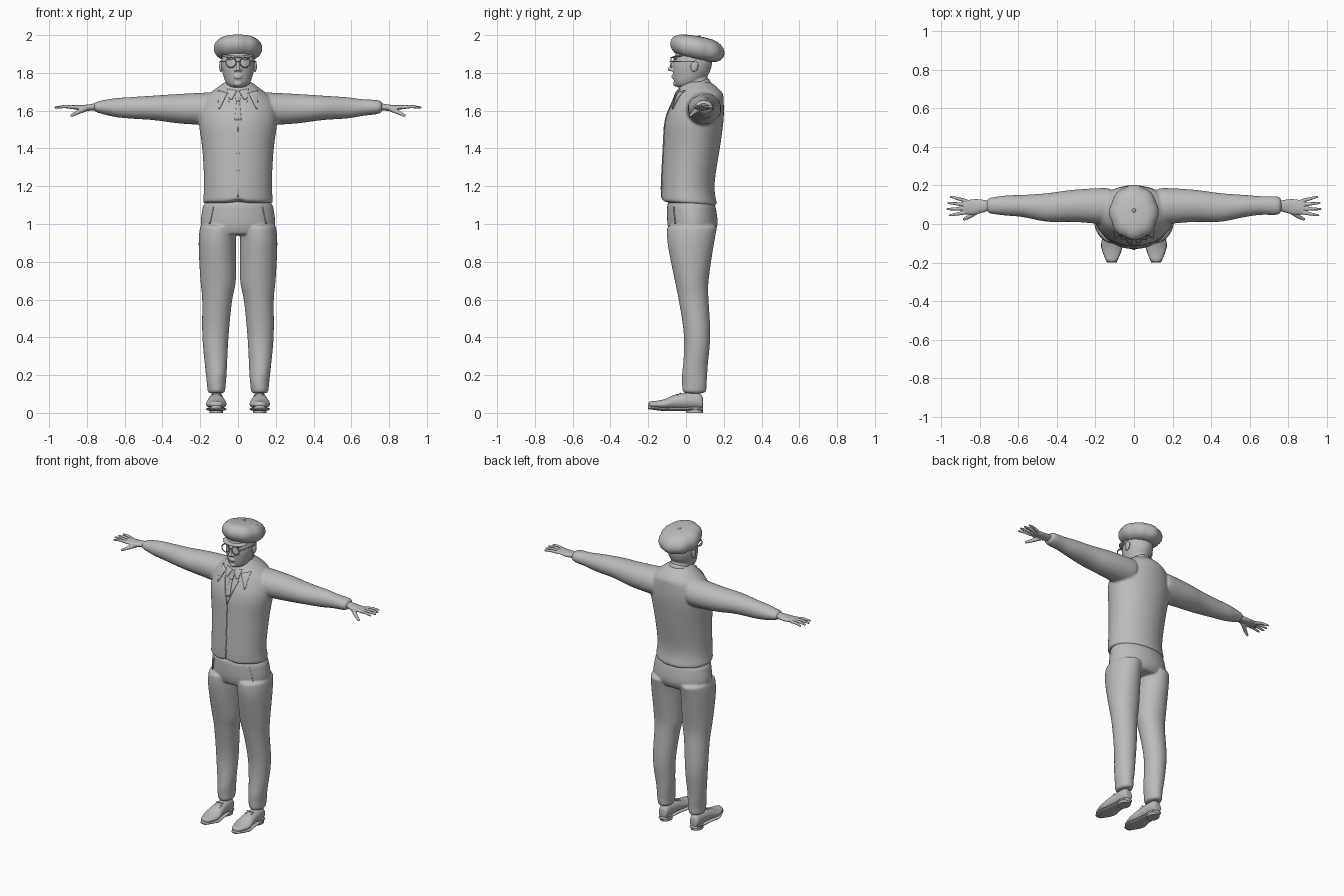
import bpy, bmesh
from math import sin, cos, pi, radians
from mathutils import Vector, Matrix

if "Cube" in bpy.data.objects:
    bpy.data.objects.remove(bpy.data.objects["Cube"])

grey = bpy.data.materials.new("plain_grey")
grey.use_nodes = True
grey.diffuse_color = (0.5, 0.5, 0.5, 1)
grey.node_tree.nodes["Principled BSDF"].inputs["Base Color"].default_value = grey.diffuse_color

SIDES = (("left", 1), ("right", -1))


def spline(sections, steps=3):
    """Add smooth in-between sections to a short list of key sections."""
    keys = [Vector(section) for section in sections]
    keys = [keys[0], *keys, keys[-1]]
    result = []
    for before, start, end, after in zip(keys, keys[1:], keys[2:], keys[3:]):
        for step in range(steps):
            t = step / steps
            leave, arrive = (end - before) / 2, (after - start) / 2
            bend = 3 * (end - start) - 2 * leave - arrive
            twist = 2 * (start - end) + leave + arrive
            result.append(start + t * (leave + t * (bend + t * twist)))
    return result + [keys[-1]]


def loft(bm, axis, sections, sides=24, shape=None):
    """Closed tube along an axis; each section is (position, u low, u high, v low, v high)."""
    rings = []
    for place, u_low, u_high, v_low, v_high in spline(sections):
        ring = []
        for i in range(sides):
            angle = 2 * pi * i / sides
            u = (u_low + u_high) / 2 + (u_high - u_low) / 2 * cos(angle)
            v = (v_low + v_high) / 2 + (v_high - v_low) / 2 * sin(angle)
            co = Vector({"x": (place, u, v), "y": (u, place, v), "z": (u, v, place)}[axis])
            ring.append(bm.verts.new(shape(co, angle) if shape else co))
        rings.append(ring)
    for lower, upper in zip(rings, rings[1:]):
        for i in range(sides):
            bm.faces.new((lower[i - 1], lower[i], upper[i], upper[i - 1]))
    bm.faces.new(rings[0])
    bm.faces.new(rings[-1])


def centred(rows):
    """Sections symmetric about the middle from (position, half width, front, back)."""
    return [(place, -half, half, front, back) for place, half, front, back in rows]


def flip(rows, side):
    return [(place, *sorted((low * side, high * side)), *rest) for place, low, high, *rest in rows]


def ball(bm, centre, size, tilt=0):
    matrix = Matrix.Translation(centre) @ Matrix.Rotation(tilt, 4, "X") @ Matrix.Diagonal((*size, 1))
    bmesh.ops.create_uvsphere(bm, u_segments=20, v_segments=12, radius=1, matrix=matrix)


def rod(bm, start, end, start_radius, end_radius):
    """Tapered limb with rounded ends."""
    start, end = Vector(start), Vector(end)
    along = end - start
    turn = along.to_track_quat("Z", "Y").to_matrix().to_4x4()
    bmesh.ops.create_cone(bm, cap_ends=True, segments=10, radius1=start_radius, radius2=end_radius,
                          depth=along.length, matrix=Matrix.Translation((start + end) / 2) @ turn)
    ball(bm, start, [start_radius] * 3)
    ball(bm, end, [end_radius] * 3)


def finish(name, bm, subdivide=False, voxel=0):
    """Turn the bmesh into an object, optionally fusing its shells into one skin."""
    bmesh.ops.recalc_face_normals(bm, faces=bm.faces)
    mesh = bpy.data.meshes.new(name)
    bm.to_mesh(mesh)
    bm.free()
    mesh.materials.append(grey)
    mesh.shade_smooth()
    part = bpy.data.objects.new(name, mesh)
    bpy.context.collection.objects.link(part)
    if subdivide:
        part.modifiers.new("subdivide", "SUBSURF").levels = 1
    if voxel:
        fuse = part.modifiers.new("fuse", "REMESH")
        fuse.mode, fuse.voxel_size, fuse.use_smooth_shade = "VOXEL", voxel, True
        part.modifiers.new("relax", "SMOOTH").iterations = 5
    return part


def patch(name, target, outline):
    """Thin cloth piece pressed on to the front of a target; outline is (x, z)."""
    bm = bmesh.new()
    bm.faces.new([bm.verts.new((x, -0.4, z)) for x, z in outline])
    bmesh.ops.triangulate(bm, faces=bm.faces)
    bmesh.ops.subdivide_edges(bm, edges=bm.edges, cuts=5, use_grid_fill=True)
    part = finish(name, bm)
    press = part.modifiers.new("press", "SHRINKWRAP")
    press.target, press.wrap_method, press.offset = target, "PROJECT", 0.002
    press.use_project_y, press.use_positive_direction = True, True
    shell = part.modifiers.new("thickness", "SOLIDIFY")
    shell.thickness, shell.offset = 0.006, 0


def strip(name, target, start, end, start_half=0.002, end_half=0.002):
    """Straight patch between two points, with a half width at each end."""
    start, end = Vector(start), Vector(end)
    across = (end - start).orthogonal().normalized()
    patch(name, target, [start - across * start_half, start + across * start_half,
                         end + across * end_half, end - across * end_half])


# Knitted top: torso and sleeves fused, hem dipping at the back and notched in front
def hem(co, angle):
    near_hem = max(0, min(1, (1.14 - co.z) / 0.04))
    notch = 0.025 if co.y < 0 and abs(co.x) < 0.02 else 0
    co.z += near_hem * (notch - co.y / 10)
    return co


def cuff_folds(co, angle):
    fold = 0.004 * sin(co.x * 140) if abs(co.x) > 0.65 else 0
    co.z += fold * sin(angle)
    co.y += fold * cos(angle)
    return co


bm = bmesh.new()
loft(bm, "z", centred([(1.1, .19, -.13, .17), (1.2, .18, -.13, .15), (1.4, .19, -.12, .18),
                       (1.55, .21, -.11, .2), (1.65, .19, -.07, .2), (1.7, .14, -.05, .19),
                       (1.76, .06, -.01, .12)]), 32, hem)
sleeve = [(.1, -.01, .19, 1.52, 1.7), (.3, .01, .18, 1.53, 1.69), (.45, .01, .16, 1.55, 1.68),
          (.6, .04, .15, 1.56, 1.67), (.77, .05, .14, 1.59, 1.65)]
for name, side in SIDES:
    loft(bm, "x", [(place * side, *rest) for place, *rest in sleeve], shape=cuff_folds)
top = finish("knitted_top", bm, True, 0.007)


# Trousers: hips and legs fused, rumpled above the shoes
def ankle_folds(co, angle):
    if co.z < 0.3:
        co.y += 0.005 * sin(co.z * 90 + angle)
    return co


bm = bmesh.new()
loft(bm, "z", centred([(.94, .17, -.08, .14), (1, .2, -.1, .17), (1.13, .18, -.1, .15)]), 32)
leg = [(1, .01, .2, -.1, .17), (.9, .01, .21, -.1, .15), (.7, .01, .2, -.06, .12),
       (.6, .03, .19, -.04, .12), (.4, .05, .19, -.01, .13), (.2, .06, .17, -.02, .11),
       (.1, .07, .16, -.02, .11)]
for name, side in SIDES:
    loft(bm, "z", flip(leg, side), shape=ankle_folds)
trousers = finish("trousers", bm, True, 0.006)

shoe = [(.09, .09, .14, .02, .08), (.06, .08, .15, .02, .11), (-.05, .07, .16, .02, .1),
        (-.12, .06, .17, .02, .07), (-.2, .09, .14, .03, .06)]
palm = [(.75, .07, .12, 1.6, 1.64), (.82, .05, .13, 1.6, 1.63), (.88, .05, .12, 1.61, 1.63)]

for name, side in SIDES:
    # Shoe upper, sole, heel and laces
    bm = bmesh.new()
    loft(bm, "y", flip(shoe, side), shape=None)
    finish(name + "_shoe", bm, True)
    bm = bmesh.new()
    sole = [(y, inner, outer, base - 0.01, base + 0.01) for y, inner, outer, base, roof in shoe]
    loft(bm, "y", flip(sole, side))
    finish(name + "_sole", bm)
    bm = bmesh.new()
    loft(bm, "z", flip([(z, .08, .15, 0, .09) for z in (0, .03)], side))
    heel = finish(name + "_heel", bm)
    heel.data.shade_flat()
    bm = bmesh.new()
    for i in range(4):
        y, z = -0.03 - 0.016 * i, 0.103 - 0.008 * i
        rod(bm, (side * 0.09, y, z), (side * 0.135, y, z), 0.004, 0.004)
    finish(name + "_laces", bm)

    # Hand: palm, four fingers fanning out, and thumb
    bm = bmesh.new()
    loft(bm, "x", [(place * side, *rest) for place, *rest in palm])
    for i in range(4):
        base, tip = 0.06 + 0.02 * i, 0.045 + 0.032 * i
        reach = 0.97 - 0.012 * abs(i - 1.3)
        knuckle = (side * (reach + 0.87) / 2, (base + tip) / 2, 1.622)
        rod(bm, (side * 0.87, base, 1.617), knuckle, 0.01, 0.009)
        rod(bm, knuckle, (side * reach, tip, 1.617), 0.009, 0.006)
    thumb_joint = (side * 0.85, 0.04, 1.59)
    rod(bm, (side * 0.81, 0.07, 1.61), thumb_joint, 0.016, 0.011)
    rod(bm, thumb_joint, (side * 0.88, 0.025, 1.575), 0.011, 0.008)
    finish(name + "_hand", bm, voxel=0.003)

    # Ear, collar points, neckline edge and pocket seam
    bm = bmesh.new()
    ball(bm, (side * 0.09, 0.045, 1.835), (0.01, 0.02, 0.03), radians(-10))
    finish(name + "_ear", bm)
    strip(name + "_shirt_collar", top, (side * .03, 1.71), (side * .04, 1.66), .025, .008)
    strip(name + "_outer_collar", top, (side * .08, 1.7), (side * .1, 1.61), .025, .003)
    strip(name + "_neckline_edge", top, (0, 1.5), (side * .05, 1.65))
    strip(name + "_pocket_seam", trousers, (side * .13, 1.09), (side * .15, 1))

# Tie, front opening and buttons
strip("tie_knot", top, (0, 1.69), (0, 1.65), 0.016, 0.01)
strip("tie", top, (0, 1.65), (0, 1.55), 0.008, 0.018)
strip("front_opening", top, (0, 1.5), (0, 1.14))
for z in (1.37, 1.28, 1.19):
    turns = [i * pi / 6 for i in range(12)]
    patch("button", top, [(0.008 * cos(turn), z + 0.008 * sin(turn)) for turn in turns])


# Collar band, lower at the throat
def throat(co, angle):
    co.z += 0.4 * (co.y - 0.05)
    return co


bm = bmesh.new()
loft(bm, "z", centred([(1.69, .09, -.04, .14), (1.75, .07, -.03, .12)]), shape=throat)
finish("collar_band", bm, True)

# Head and neck fused with nose, brows, lips and chin
bm = bmesh.new()
loft(bm, "z", centred([(1.72, .03, -.04, .03), (1.74, .06, -.06, .07), (1.79, .08, -.07, .12),
                       (1.86, .09, -.07, .14), (1.94, .07, -.04, .12)]))
loft(bm, "z", centred([(1.65, .07, 0, .14), (1.81, .06, -.02, .11)]))
rod(bm, (0, -.065, 1.86), (0, -.085, 1.82), 0.008, 0.012)
for name, side in SIDES:
    ball(bm, (side * 0.013, -.072, 1.815), (0.009, 0.012, 0.008))
    ball(bm, (side * 0.035, -.055, 1.877), (0.026, 0.014, 0.007))
for z in (1.775, 1.785):
    ball(bm, (0, -.067, z), (0.023, 0.01, 0.006))
ball(bm, (0, -.053, 1.742), (0.022, 0.016, 0.014))
finish("head", bm, True, 0.0035)

# Round spectacles
WIRE = 0.003
bm = bmesh.new()
for name, side in SIDES:
    hub = Vector((side * 0.037, -.08, 1.855))
    rim = [hub + Matrix.Rotation(i * pi / 12, 3, "Y") @ Vector((0.027, 0, 0)) for i in range(25)]
    for here, there in zip(rim, rim[1:]):
        rod(bm, here, there, WIRE, WIRE)
    rod(bm, (side * 0.064, -.08, 1.86), (side * 0.094, 0.045, 1.86), WIRE, WIRE)
rod(bm, (-.01, -.084, 1.86), (.01, -.084, 1.86), WIRE, WIRE)
finish("spectacles", bm)


# Eight-panel flat cap, tipped back, with a button and a short peak
def panels(co, angle):
    middle = Vector((0, 0.06))
    spoke = (co.xy - middle) * (0.98 + 0.045 * abs(cos(4 * angle)))
    return Vector((spoke.x, middle.y + spoke.y, co.z - 0.17 * spoke.y))


bm = bmesh.new()
crown = []
for degrees in range(-75, 90, 20):
    swell = cos(radians(degrees)) ** 0.6
    crown.append((1.93 + 0.065 * sin(radians(degrees)), 0.125 * swell,
                  0.06 - 0.14 * swell, 0.06 + 0.14 * swell))
loft(bm, "z", centred(crown), 48, panels)
finish("cap", bm)
bm = bmesh.new()
ball(bm, (0, 0.07, 1.993), (0.01, 0.01, 0.006))
finish("cap_button", bm)
bm = bmesh.new()
ball(bm, (0, -.03, 1.89), (0.085, 0.053, 0.006), radians(10))
finish("cap_peak", bm)
